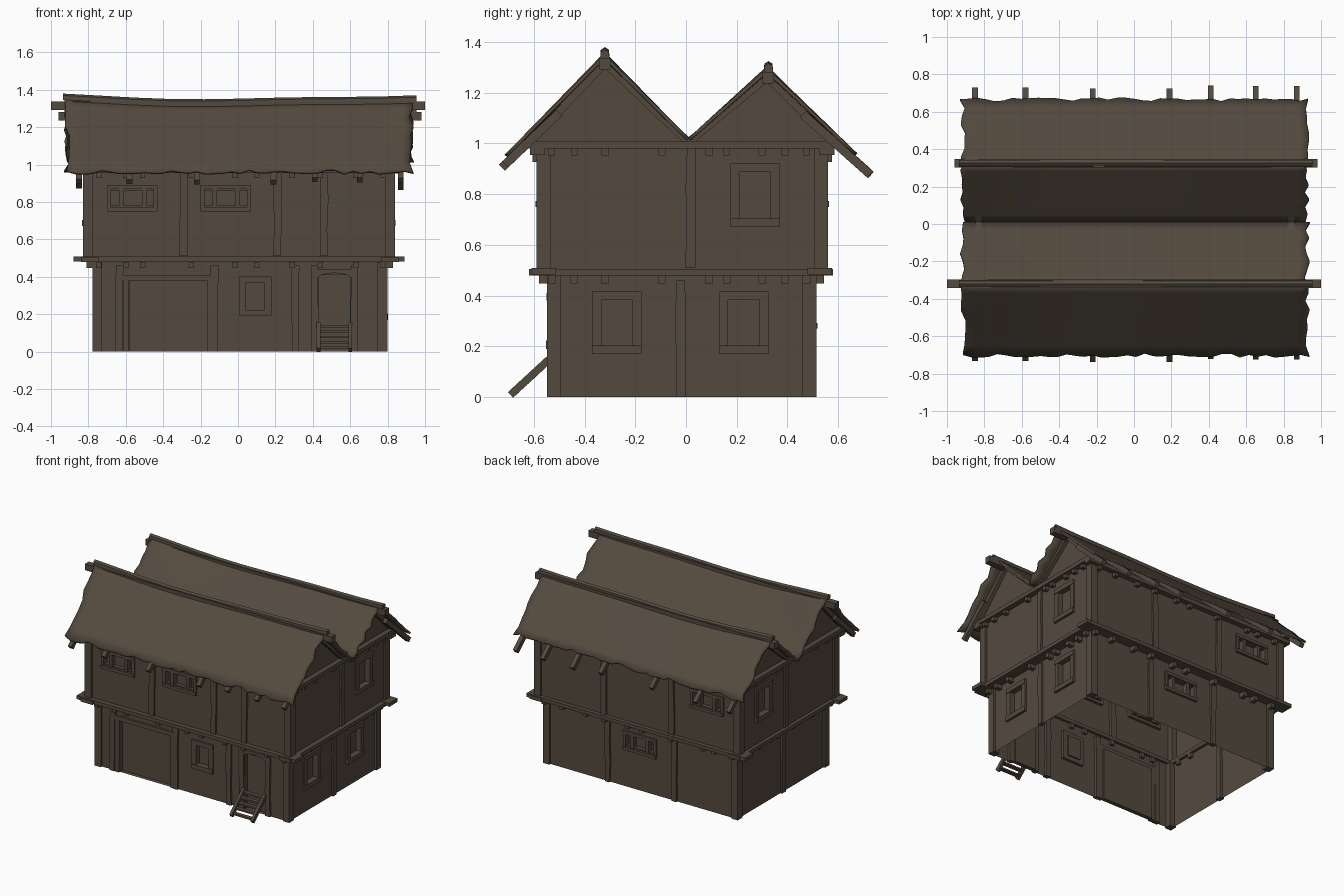
import bpy, bmesh, math, random
from mathutils import Vector

if "Cube" in bpy.data.objects:
    bpy.data.objects.remove(bpy.data.objects["Cube"])

random.seed(4)
timber = bpy.data.materials.new("dark brown timber")
timber.diffuse_color = (0.088, 0.068, 0.049, 1)
timber.use_nodes = True
timber.node_tree.nodes["Principled BSDF"].inputs["Base Color"].default_value = timber.diffuse_color

# Wall planes (outward coordinate) for the two storeys
LOW = {"front": -0.535, "right": 0.785, "back": 0.5, "left": -0.765}
UP = {"front": -0.575, "right": 0.825, "back": 0.545, "left": -0.815}


def at(st, side, u, z, d=0):
    """Point on a wall: u along it, d outward from it."""
    s = 1 if side in ("right", "back") else -1
    p = st[side] + s * d
    return Vector((p, u, z)) if side in ("left", "right") else Vector((u, p, z))


def finish(name, bm, outward=None):
    bmesh.ops.remove_doubles(bm, verts=bm.verts[:], dist=1e-5)
    bmesh.ops.recalc_face_normals(bm, faces=bm.faces[:])
    if outward is not None:
        bm.normal_update()
        if sum(f.normal.dot(outward) * f.calc_area() for f in bm.faces) < 0:
            bmesh.ops.reverse_faces(bm, faces=bm.faces[:])
    me = bpy.data.meshes.new(name)
    bm.to_mesh(me)
    bm.free()
    me.materials.append(timber)
    ob = bpy.data.objects.new(name, me)
    bpy.context.collection.objects.link(ob)
    return ob


def prism(name, near, far):
    """Solid between two matching outlines."""
    bm = bmesh.new()
    a = [bm.verts.new(p) for p in near]
    b = [bm.verts.new(p) for p in far]
    bm.faces.new(a)
    bm.faces.new(b[::-1])
    for i in range(len(a)):
        j = (i + 1) % len(a)
        bm.faces.new((a[i], b[i], b[j], a[j]))
    return finish(name, bm)


def plate(name, st, side, pts, d0, d1):
    return prism(name, [at(st, side, u, z, d0) for u, z in pts],
                 [at(st, side, u, z, d1) for u, z in pts])


def block(name, st, side, u0, u1, z0, z1, d0, d1):
    return plate(name, st, side, [(u0, z0), (u1, z0), (u1, z1), (u0, z1)], d0, d1)


def beam(name, p0, p1, w, h):
    """Rectangular timber along a line, w sideways and h deep."""
    p0, p1 = Vector(p0), Vector(p1)
    d = (p1 - p0).normalized()
    s = d.cross(Vector((0, 0, 1))).normalized()
    t = s.cross(d)
    offs = [s * w / 2 * i + t * h / 2 * j for i, j in ((-1, -1), (1, -1), (1, 1), (-1, 1))]
    return prism(name, [p0 + o for o in offs], [p1 + o for o in offs])


def wall(name, st, side, z0, z1, holes, depth=0.03):
    """Wall sheet with recessed panels at the holes (u0, u1, z0, z1)."""
    a, b = ("front", "back") if side in ("left", "right") else ("left", "right")
    us = sorted({st[a], st[b]} | {u for h in holes for u in h[:2]})
    zs = sorted({z0, z1} | {z for h in holes for z in h[2:]})
    bm = bmesh.new()

    def quad(*c):
        bm.faces.new([bm.verts.new(at(st, side, *p)) for p in c])
    for ua, ub in zip(us, us[1:]):
        for za, zb in zip(zs, zs[1:]):
            u, z = (ua + ub) / 2, (za + zb) / 2
            if not any(h[0] < u < h[1] and h[2] < z < h[3] for h in holes):
                quad((ua, za), (ub, za), (ub, zb), (ua, zb))
    for ua, ub, za, zb in holes:
        c = [(ua, za), (ub, za), (ub, zb), (ua, zb)]
        quad(*[(u, z, -depth) for u, z in c])
        for p, q in zip(c, c[1:] + c[:1]):
            quad(p, q, (*q, -depth), (*p, -depth))
    finish(name, bm, at(st, side, 0, 0, 1) - at(st, side, 0, 0, 0))


def frame(name, st, side, u0, u1, z0, z1, b, bt):
    """Four boards around an opening."""
    block(name + "_sill", st, side, u0, u1, z0, z0 + bt, -0.02, 0.018)
    block(name + "_head", st, side, u0, u1, z1 - bt, z1, -0.02, 0.014)
    block(name + "_jamb", st, side, u0, u0 + b, z0 + bt, z1 - bt, -0.02, 0.01)
    block(name + "_jamb", st, side, u1 - b, u1, z0 + bt, z1 - bt, -0.02, 0.01)


def post(st, side, u, z0, z1, w=0.04):
    """Slightly crooked upright timber."""
    pts = [[], []]
    for k in range(4):
        z = z0 + (z1 - z0) * k / 3
        for i, s in enumerate((-1, 1)):
            pts[i].append((u + s * w / 2 + random.uniform(-.004, .004), z))
    plate("wall_post", st, side, pts[0] + pts[1][::-1], -0.02, 0.014)


# Windows: storey, side, outer rectangle, three-light or not
windows = [(LOW, "front", .005, .178, .19, .40, 0), (LOW, "right", -.37, -.175, .17, .415, 0),
           (LOW, "right", .13, .325, .17, .415, 0), (LOW, "back", -.115, .155, .27, .41, 1),
           (UP, "front", -.70, -.43, .75, .89, 1), (UP, "front", -.20, .07, .75, .89, 1),
           (UP, "right", .175, .37, .67, .92, 0), (UP, "left", .175, .37, .67, .92, 0),
           (UP, "back", -.69, -.42, .75, .89, 1)]
holes = {}
for st, side, u0, u1, z0, z1, wide in windows:
    b = 0.022 if wide else 0.036
    holes.setdefault((st is UP, side), []).append((u0 + b, u1 - b, z0 + .03, z1 - .03))
    frame("window", st, side, u0, u1, z0, z1, b, 0.022 if wide else 0.033)
    if wide:
        for m in (u0 + .075, u1 - .072):
            block("window_mullion", st, side, m - .012, m + .012, z0 + .02, z1 - .02, -.03, .008)

# Wide gate and arched door on the front
holes[(False, "front")] += [(-.58, -.165, 0, .38), (.43, .60, 0, .41)]
block("gate_lintel", LOW, "front", -.615, -.135, .38, .41, -.02, .015)
for u in (-.597, -.15):
    block("gate_jamb", LOW, "front", u - .015, u + .015, 0, .38, -.02, .012)
arc = [(.515 + .095 * math.cos(a), .385 + .035 * math.sin(a)) for a in
       [math.pi * k / 8 for k in range(9)]]
plate("door_arch", LOW, "front", arc + [(.42, .44), (.61, .44)], -.025, .012)

# Walls of both storeys
for side in LOW:
    wall("lower_wall_" + side, LOW, side, 0, .5, holes.get((False, side), []))
    wall("upper_wall_" + side, UP, side, .5, 1.0, holes.get((True, side), []))

# Posts
for st, side, us, z0, z1 in ((LOW, "front", (-.635, -.125, .305, .41, .62), 0, .46),
                             (LOW, "right", (-.02,), 0, .46), (LOW, "left", (-.02,), 0, .46),
                             (LOW, "back", (-.26, .28), 0, .46),
                             (UP, "front", (-.29, .21, .46), .51, .97),
                             (UP, "right", (.02,), .51, .98), (UP, "left", (.02,), .51, .98),
                             (UP, "back", (-.27, .28), .51, .97)):
    for u in us:
        post(st, side, u, z0, z1)
for st, z0, z1 in ((LOW, 0, .48), (UP, .5, .99)):
    for side in ("front", "back"):
        for end, s in (("left", 1), ("right", -1)):
            e = st[end]
            block("corner_post", st, side, e - s * .014, e + s * .038, z0, z1, -.04, .014)

# Belt beams, top plates and joist ends
xj = (-.745, -.60, -.51, -.25, -.015, .10, .29, .44, .63, .775)
yj = (-.53, -.44, -.32, -.095, .09, .16, .30, .39, .475)
for side in LOW:
    long = side in ("front", "back")
    a, b = (-.88, .89) if long else (-.62, .58)
    block("belt_beam", LOW, side, a, b, .478 + .004 * long, .505 + .003 * long, -.02, .075)
    a, b = (-.86, .87) if long else (-.655, .61)
    z = .955 if long else .98
    block("top_plate", UP, side, a, b, z, z + .03, -.02, .04)
    for u in (xj if long else yj):
        block("joist_end", LOW, side, u - .015, u + .015, .447, .48, -.02, .045)
        block("upper_joist_end", UP, side, u - .014, u + .014, z - .028, z, -.02, .03)

# Gables with sloping boards
gable = [(-.62, 1.0), (-.32, 1.315), (.01, 1.005), (.32, 1.26), (.585, 1.0)]
for side, s in (("right", 1), ("left", -1)):
    plate("gable", UP, side, gable, -.02, .004)
    x = UP[side] + s * .015
    for p, q in ((0, 1), (2, 1), (2, 3), (4, 3)):
        beam("gable_board", (x, *gable[p]), (x, *gable[q]), .035, .03)


# Roof sheets with ragged edges and a sagging ridge
def sag(x):
    return .022 * (x / .93) ** 2 - .008 + .005 * math.sin(5 * x)


def roof(name, top, foot, ragged):
    nx, ny = 40, 8
    bm = bmesh.new()
    rows = []
    for j in range(ny + 1):
        t = j / ny
        l, r = [random.uniform(0, .03) for _ in range(2)]
        row = []
        for i in range(nx + 1):
            x = -.93 + l + (1.87 - l - r) * i / nx
            k = t
            if j == ny and ragged:
                k += .018 * math.sin(i * 1.1) * math.sin(i * .37) + random.uniform(-.02, .02)
            y = top[0] + (foot[0] - top[0]) * k
            z = top[1] + (foot[1] - top[1]) * k + sag(x) * (1 - t)
            row.append(bm.verts.new((x, y, z)))
        rows.append(row)
    for r0, r1 in zip(rows, rows[1:]):
        for i in range(nx):
            bm.faces.new((r0[i], r0[i + 1], r1[i + 1], r1[i]))
    ob = finish(name, bm, Vector((0, 0, 1)))
    mod = ob.modifiers.new("thickness", "SOLIDIFY")
    mod.thickness = 0.014
    bpy.context.view_layer.objects.active = ob
    ob.select_set(True)
    bpy.ops.object.shade_smooth_by_angle()
    ob.select_set(False)


roof("front_roof_outer", (-.32, 1.342), (-.705, .965), True)
roof("front_roof_inner", (-.32, 1.342), (.012, 1.02), False)
roof("back_roof_inner", (.32, 1.287), (.008, 1.02), False)
roof("back_roof_outer", (.32, 1.287), (.668, .968), True)

# Ridge caps following the sag, and ridge beams sticking out
for name, y, z, x0, x1 in (("front", -.32, 1.342, -1.0, 1.0), ("back", .325, 1.287, -.96, .98)):
    beam(name + "_ridge_beam", (x0, y, z - .028), (x1, y, z - .028), .045, .045)
    bm = bmesh.new()
    rings = []
    for i in range(11):
        x = -.935 + 1.89 * i / 10
        c = z + sag(x)
        rings.append([bm.verts.new((x, y + a, c + b)) for a, b in
                      ((-.018, -.015), (.018, -.015), (.016, .008), (0, .018), (-.016, .008))])
    for p, q in zip(rings, rings[1:]):
        for i in range(5):
            bm.faces.new((p[i], p[i - 1], q[i - 1], q[i]))
    bm.faces.new(rings[0])
    bm.faces.new(rings[-1])
    finish(name + "_ridge_cap", bm)

# Rafter tails under both eaves
for x in (-.85, -.58, -.22, .19, .41, .65, .87):
    e = random.uniform(-.008, .008)
    beam("front_rafter", (x, -.50, 1.12), (x, -.718 + e, .912 + e), .03, .034)
    beam("back_rafter", (x, .46, 1.115), (x, .722 + e, .882 - e), .03, .034)

# Steps leaning on the door sill
for x in (.43, .60):
    beam("step_side", (x, -.692, .008), (x, -.54, .148), .02, .03)
for k in range(5):
    t = (k + .6) / 5
    y, z = -.69 + .145 * t, .005 + .14 * t
    beam("step_tread", (.43, y, z), (.60, y, z), .03, .012)
